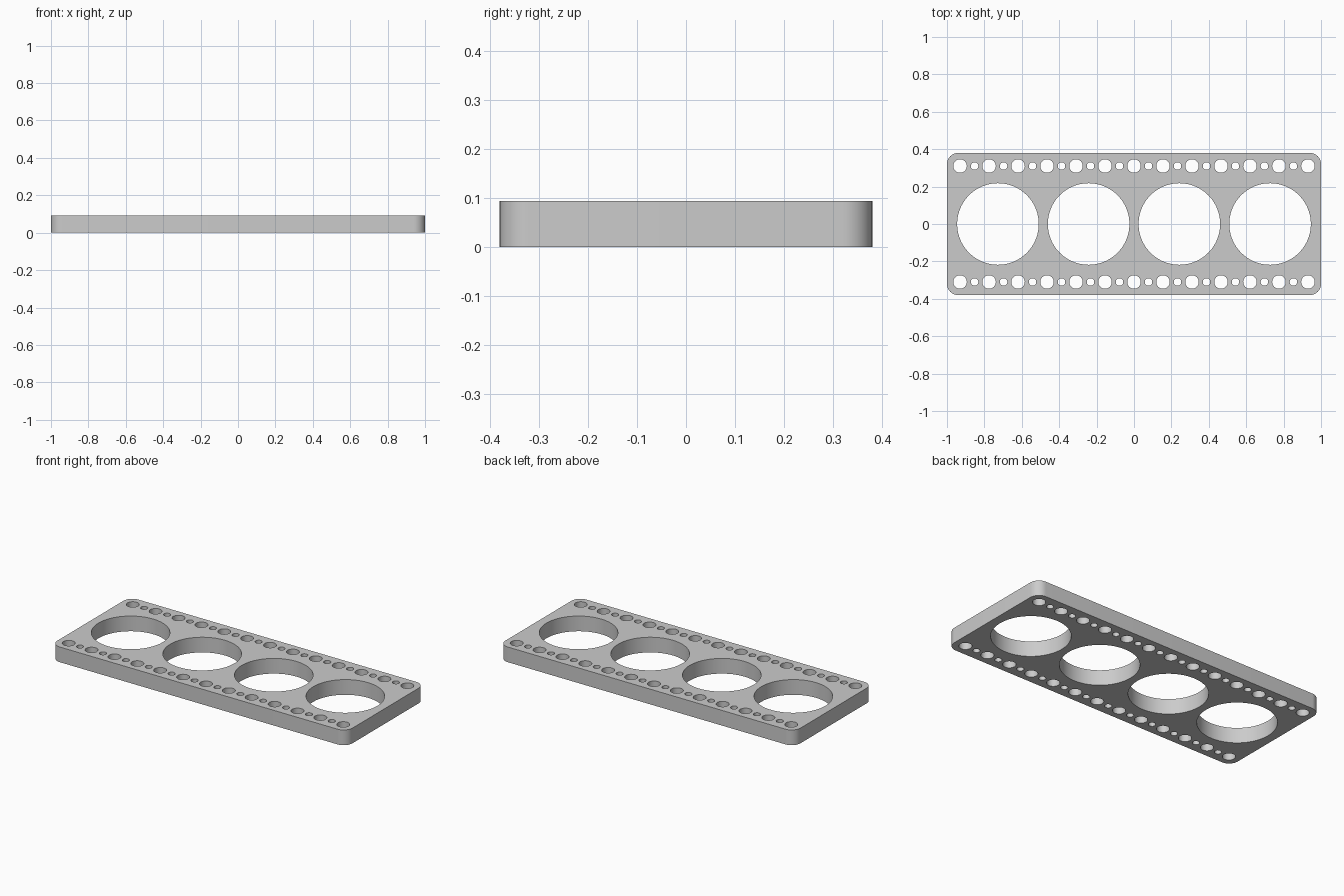
import bpy
import bmesh
from math import cos, sin, pi, radians

if "Cube" in bpy.data.objects:
    bpy.data.objects.remove(bpy.data.objects["Cube"], do_unlink=True)

HALF_X, HALF_Y, HEIGHT, CORNER = 1.0, 0.38, 0.093, 0.06
ROW_Y, PITCH = 0.31, 0.155


def arc(cx, cy, radius, start, sweep, count):
    return [(cx + radius * cos(start + sweep * i / count),
             cy + radius * sin(start + sweep * i / count)) for i in range(count + 1)]


def circle(cx, cy, radius, count):
    return arc(cx, cy, radius, 0, 2 * pi, count)[:-1]


def add_loop(bm, points):
    verts = [bm.verts.new((x, y, 0)) for x, y in points]
    for i, vert in enumerate(verts):
        bm.edges.new((verts[i - 1], vert))


bm = bmesh.new()

# Rounded outline
outline = []
for quarter, (sx, sy) in enumerate([(1, 1), (-1, 1), (-1, -1), (1, -1)]):
    outline += arc(sx * (HALF_X - CORNER), sy * (HALF_Y - CORNER),
                   CORNER, quarter * pi / 2, pi / 2, 12)
add_loop(bm, outline)

# Four large bores
for i in range(4):
    add_loop(bm, circle((i - 1.5) * 0.485, 0, 0.218, 96))

# Two rows of alternating bolt holes and pin holes
for y in (-ROW_Y, ROW_Y):
    for i in range(-12, 13):
        is_bolt = i % 2 == 0
        add_loop(bm, circle(i * PITCH / 2, y, 0.036 if is_bolt else 0.02,
                            40 if is_bolt else 28))

# Fill between the loops and extrude to a solid plate
bmesh.ops.triangle_fill(bm, use_beauty=True, use_dissolve=False, edges=bm.edges[:])
top = bmesh.ops.extrude_face_region(bm, geom=bm.faces[:], use_keep_orig=True)
bmesh.ops.translate(bm, vec=(0, 0, HEIGHT),
                    verts=[g for g in top["geom"] if isinstance(g, bmesh.types.BMVert)])
bmesh.ops.recalc_face_normals(bm, faces=bm.faces[:])

mesh = bpy.data.meshes.new("perforated_plate")
bm.to_mesh(mesh)
bm.free()
plate = bpy.data.objects.new("perforated_plate", mesh)
bpy.context.collection.objects.link(plate)

# Plain grey finish
grey = bpy.data.materials.new("plain_grey")
grey.use_nodes = True
color = (0.6, 0.6, 0.6, 1)
grey.diffuse_color = color
grey.node_tree.nodes["Principled BSDF"].inputs["Base Color"].default_value = color
mesh.materials.append(grey)

# Smooth curved walls, crisp rims
bpy.ops.object.select_all(action="DESELECT")
plate.select_set(True)
bpy.context.view_layer.objects.active = plate
bpy.ops.object.shade_smooth_by_angle(angle=radians(30))
